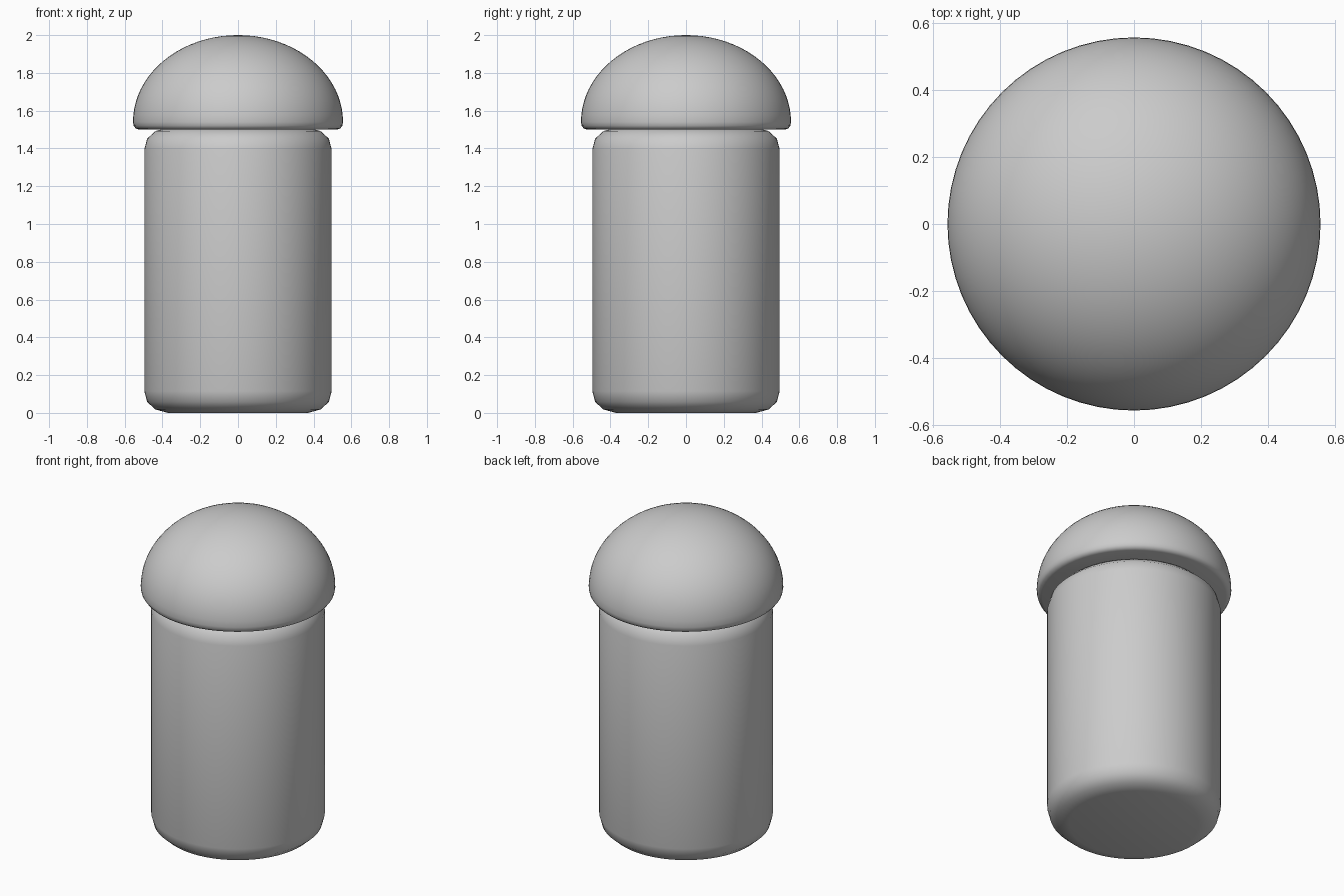
import bpy, math

if "Cube" in bpy.data.objects:
    bpy.data.objects.remove(bpy.data.objects["Cube"])

grey = bpy.data.materials.new("light grey")
grey.diffuse_color = (0.6, 0.6, 0.6, 1)
grey.use_nodes = True
grey.node_tree.nodes["Principled BSDF"].inputs["Base Color"].default_value = grey.diffuse_color


def lathe(name, profile, sides):
    """Revolve (radius, z) points about z; the ends are closed by flat faces or poles."""
    verts, rings = [], []
    for r, z in profile:
        n = sides if r > 1e-6 else 1
        rings.append(list(range(len(verts), len(verts) + n)))
        for i in range(n):
            a = 2 * math.pi * i / sides
            verts.append((r * math.cos(a), r * math.sin(a), z))
    faces = []
    for low, high in zip(rings, rings[1:]):
        for i in range(sides):
            j = (i + 1) % sides
            if len(high) == 1:
                faces.append((low[i], low[j], high[0]))
            else:
                faces.append((low[i], low[j], high[j], high[i]))
    if len(rings[0]) > 1:
        faces.append(rings[0][::-1])
    if len(rings[-1]) > 1:
        faces.append(rings[-1])
    mesh = bpy.data.meshes.new(name)
    mesh.from_pydata(verts, [], faces)
    mesh.materials.append(grey)
    obj = bpy.data.objects.new(name, mesh)
    bpy.context.collection.objects.link(obj)
    bpy.ops.object.select_all(action='DESELECT')
    obj.select_set(True)
    bpy.context.view_layer.objects.active = obj
    bpy.ops.object.shade_smooth_by_angle(angle=math.radians(40))
    return obj


# Cylindrical body with rounded rims
lathe("body", [(0.37, 0), (0.437, 0.018), (0.481, 0.058), (0.496, 0.115),
               (0.496, 1.395), (0.481, 1.452), (0.437, 1.492), (0.37, 1.51)], 64)

# Domed cap with a small rounded lip and flat underside
dome = [(0.556 * math.cos(t), 1.54 + 0.46 * math.sin(t))
        for t in (math.pi / 2 * i / 20 for i in range(20))]
lathe("cap", [(0.525, 1.50), (0.542, 1.506), (0.552, 1.52)] + dome + [(0, 2.0)], 64)
